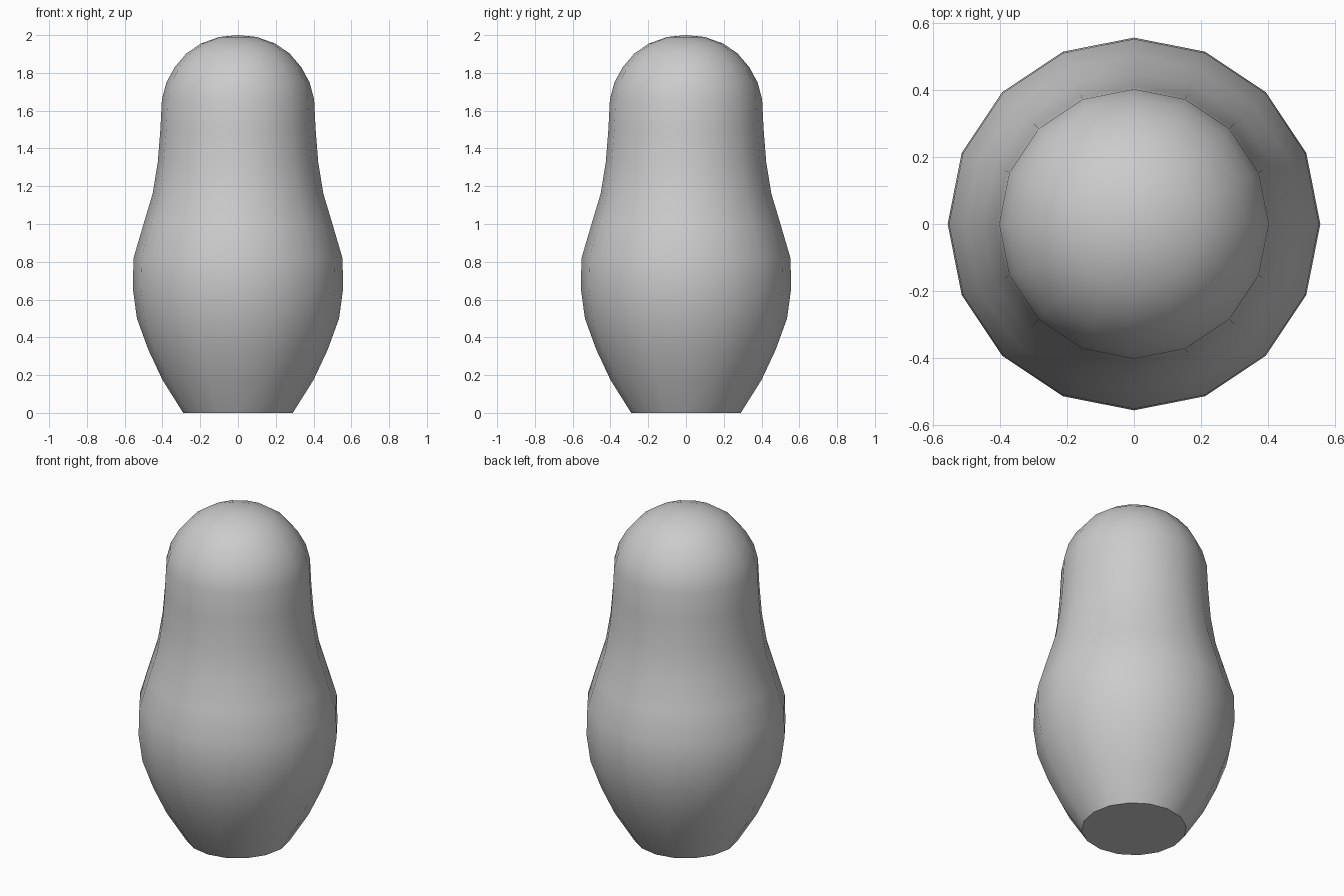
import bpy, bmesh, math

if "Cube" in bpy.data.objects:
    bpy.data.objects.remove(bpy.data.objects["Cube"])

SIDES = 16
# Half-profile (radius, height) from base rim to crown
PROFILE = [(0.29, 0), (0.40, 0.175), (0.475, 0.335), (0.535, 0.50), (0.557, 0.66),
           (0.553, 0.82), (0.503, 0.99), (0.452, 1.16), (0.425, 1.325), (0.411, 1.50),
           (0.403, 1.66), (0.379, 1.75), (0.335, 1.83), (0.273, 1.903), (0.197, 1.955),
           (0.10, 1.99)]

# Lathe the rings
bm = bmesh.new()
rings = [[bm.verts.new((r * math.cos(2 * math.pi * i / SIDES),
                        r * math.sin(2 * math.pi * i / SIDES), z))
          for i in range(SIDES)] for r, z in PROFILE]
for low, high in zip(rings, rings[1:]):
    for i in range(SIDES):
        j = (i + 1) % SIDES
        bm.faces.new((low[i], low[j], high[j], high[i]))

# Rounded crown and flat base
top = bm.verts.new((0, 0, 2))
for i in range(SIDES):
    bm.faces.new((rings[-1][i], rings[-1][(i + 1) % SIDES], top))
bm.faces.new(rings[0][::-1])

mesh = bpy.data.meshes.new("doll_body")
bm.to_mesh(mesh)
bm.free()
body = bpy.data.objects.new("doll_body", mesh)
bpy.context.collection.objects.link(body)

# Smooth sides with a sharp base rim
bpy.context.view_layer.objects.active = body
body.select_set(True)
bpy.ops.object.shade_smooth_by_angle(angle=math.radians(40))
